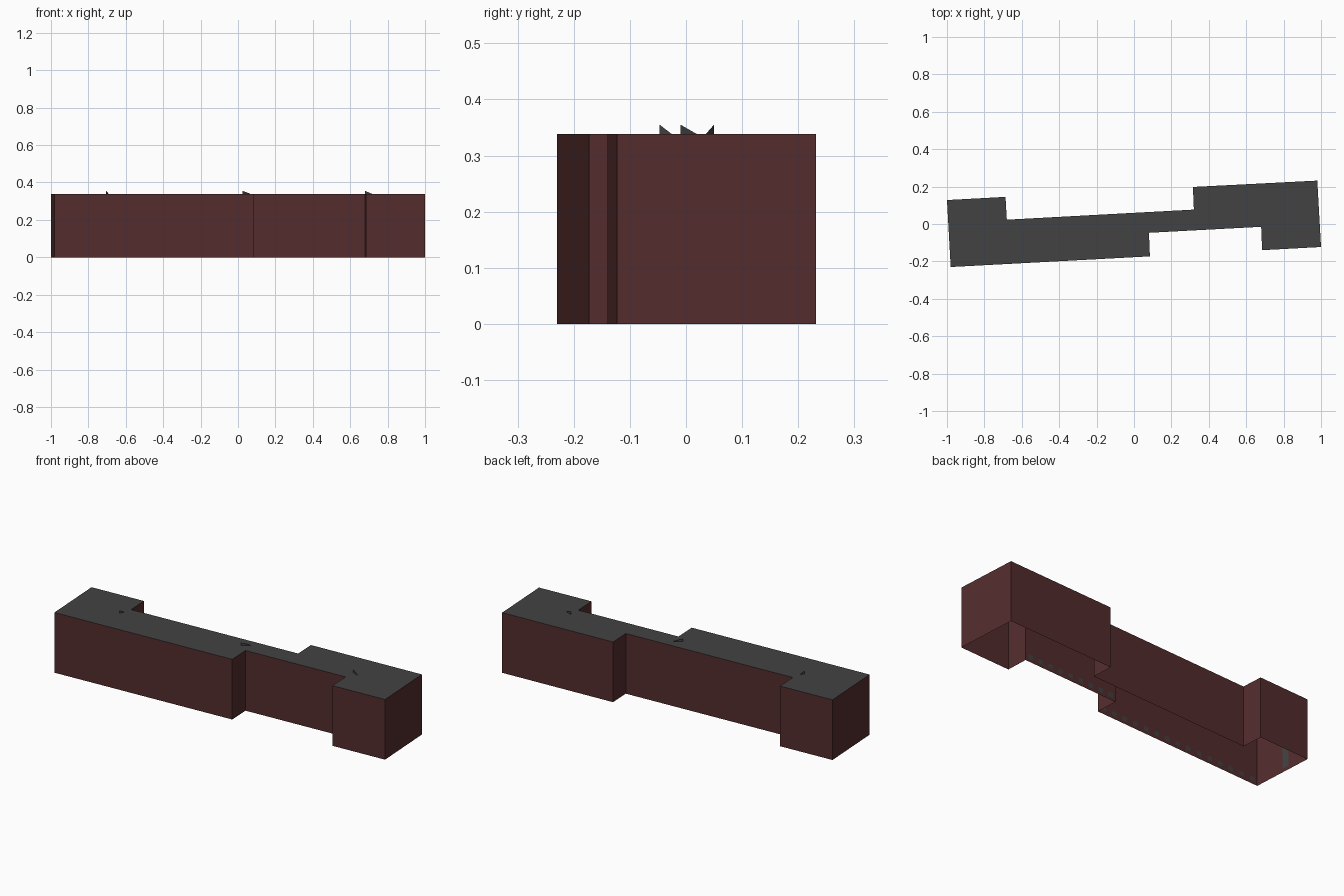
import bpy
from mathutils import Vector

if "Cube" in bpy.data.objects:
    bpy.data.objects.remove(bpy.data.objects["Cube"])

HEIGHT = 0.338

# Footprint, counter-clockwise from the front left corner
FOOTPRINT = [(-0.98, -0.23), (0.085, -0.173), (0.08, -0.047), (0.68, -0.015),
             (0.685, -0.14), (1.0, -0.123), (0.98, 0.232), (0.315, 0.198),
             (0.32, 0.077), (-0.68, 0.023), (-0.687, 0.145), (-1.0, 0.128)]


def material(name, colour):
    mat = bpy.data.materials.new(name)
    mat.diffuse_color = (*colour, 1.0)
    mat.use_nodes = True
    mat.node_tree.nodes["Principled BSDF"].inputs["Base Color"].default_value = mat.diffuse_color
    return mat


BRICK = material("dark_red_brick", (0.089, 0.026, 0.026))
SLATE = material("dark_grey_roofing", (0.055, 0.055, 0.055))


def mesh_object(name, verts, faces, mat):
    mesh = bpy.data.meshes.new(name)
    mesh.from_pydata(verts, [], faces)
    mesh.materials.append(mat)
    obj = bpy.data.objects.new(name, mesh)
    bpy.context.collection.objects.link(obj)
    return obj


def panels_on_wall(name, start, end, spots, width, z0, z1):
    """Flat upright panels just inside a wall, centred on fractions of its length."""
    a, b = Vector((*start, 0)), Vector((*end, 0))
    along = (b - a).normalized()
    inward = Vector((-along.y, along.x, 0)) * 0.002
    verts, faces = [], []
    for t in spots:
        mid = a.lerp(b, t) + inward
        left, right = mid - along * width / 2, mid + along * width / 2
        n = len(verts)
        verts += [(p.x, p.y, z) for p, z in
                  ((left, z0), (right, z0), (right, z1), (left, z1))]
        faces.append((n + 3, n + 2, n + 1, n))
    mesh_object(name, verts, faces, SLATE)


# Outer walls, open underneath
n = len(FOOTPRINT)
wall_verts = [(x, y, z) for z in (0, HEIGHT) for x, y in FOOTPRINT]
wall_faces = [(i, (i + 1) % n, (i + 1) % n + n, i + n) for i in range(n)]
mesh_object("outer_walls", wall_verts, wall_faces, BRICK)

# Flat roof
mesh_object("flat_roof", [(x, y, HEIGHT) for x, y in FOOTPRINT],
            [tuple(range(n))], SLATE)

# Rows of small vents at the foot of the long walls, on the inside
for label, i in (("front_left", 0), ("front_middle", 2),
                 ("back_right", 6), ("back_middle", 8)):
    start, end = FOOTPRINT[i], FOOTPRINT[i + 1]
    count = round((Vector(end) - Vector(start)).length / 0.07)
    spots = [(k + 0.5) / count for k in range(count)]
    panels_on_wall(label + "_vents", start, end, spots, 0.03, 0.015, 0.04)

# Upright strip inside the left end wall
panels_on_wall("end_wall_strip", FOOTPRINT[-1], FOOTPRINT[0], [0.43], 0.04, 0.02, 0.3)

# Small pointed fins on the roof: peak corner and low end
for label, peak, tail in (("left", (-0.705, -0.047), (-0.69, -0.025)),
                          ("middle", (0.025, -0.01), (0.07, 0.02)),
                          ("right", (0.68, 0.05), (0.72, 0.035))):
    mesh_object(label + "_roof_fin",
                [(*peak, HEIGHT), (*tail, HEIGHT), (*peak, 0.355)],
                [(0, 1, 2)], SLATE)
